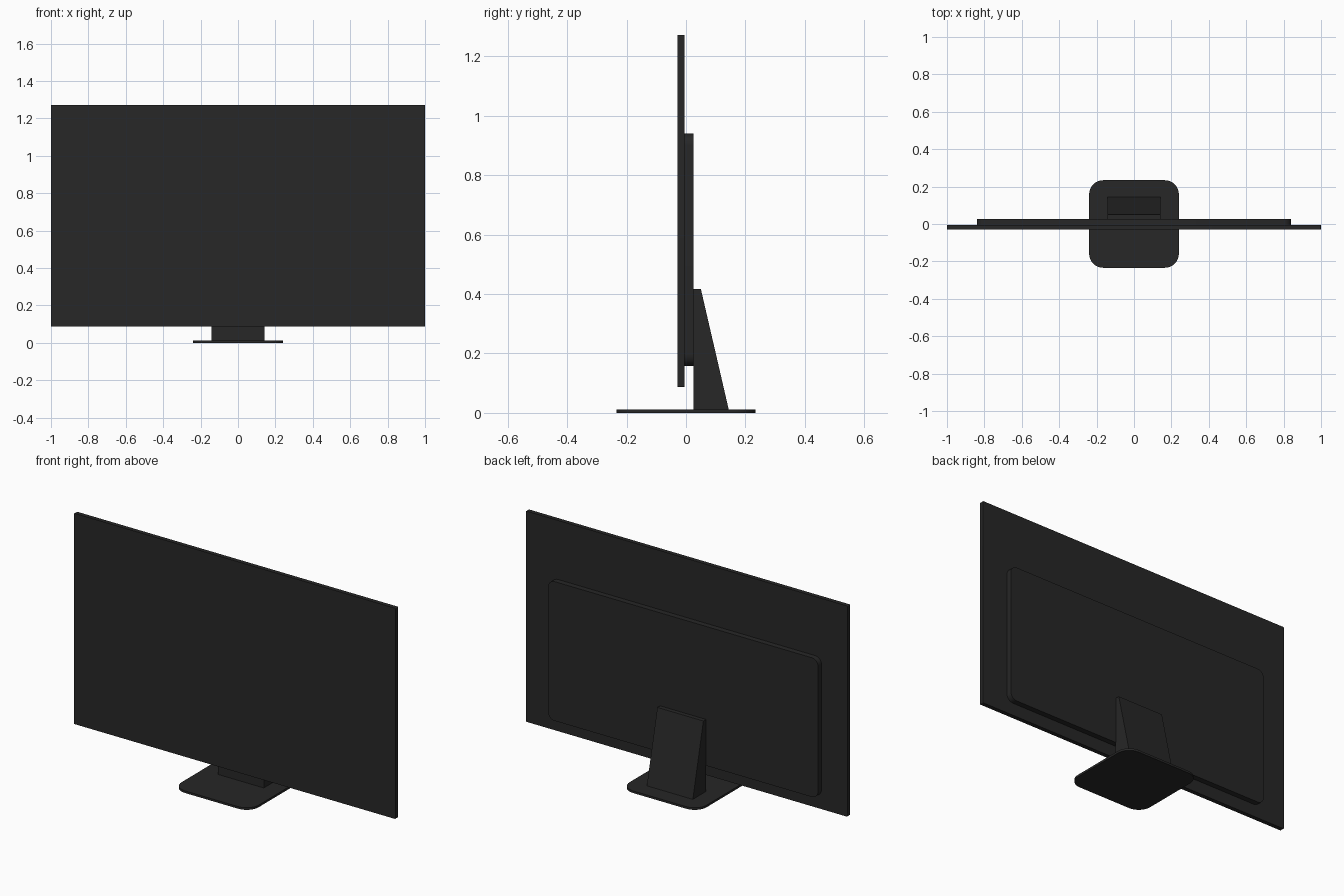
import bpy, bmesh, math

old = bpy.data.objects.get("Cube")
if old:
    bpy.data.objects.remove(old, do_unlink=True)


def material(name, colour):
    mat = bpy.data.materials.new(name)
    mat.use_nodes = True
    mat.diffuse_color = (*colour, 1)
    bsdf = next(n for n in mat.node_tree.nodes if n.type == 'BSDF_PRINCIPLED')
    bsdf.inputs["Base Color"].default_value = (*colour, 1)
    return mat


black = material("charcoal_black", (0.02, 0.02, 0.02))


def prism(name, outline, direction, mat):
    """Extrude a closed outline of 3D points along a direction."""
    bm = bmesh.new()
    face = bm.faces.new([bm.verts.new(p) for p in outline])
    moved = bmesh.ops.extrude_face_region(bm, geom=[face])["geom"]
    bmesh.ops.translate(bm, vec=direction,
                        verts=[v for v in moved if isinstance(v, bmesh.types.BMVert)])
    bmesh.ops.recalc_face_normals(bm, faces=bm.faces)
    mesh = bpy.data.meshes.new(name)
    bm.to_mesh(mesh)
    bm.free()
    mesh.materials.append(mat)
    obj = bpy.data.objects.new(name, mesh)
    bpy.context.collection.objects.link(obj)
    bpy.ops.object.select_all(action='DESELECT')
    obj.select_set(True)
    bpy.context.view_layer.objects.active = obj
    bpy.ops.object.shade_smooth_by_angle(angle=math.radians(30))
    return obj


def rounded_rect(half_w, half_h, radius, steps=8):
    points = []
    for quarter, (sx, sy) in enumerate([(1, 1), (-1, 1), (-1, -1), (1, -1)]):
        for i in range(steps + 1):
            a = (quarter + i / steps) * math.pi / 2
            points.append((sx * (half_w - radius) + radius * math.cos(a),
                           sy * (half_h - radius) + radius * math.sin(a)))
    return points


def upright_panel(name, half_w, bottom, top, front, back, radius, mat):
    mid, half_h = (top + bottom) / 2, (top - bottom) / 2
    outline = [(x, front, mid + z) for x, z in rounded_rect(half_w, half_h, radius)]
    return prism(name, outline, (0, back - front, 0), mat)


# Thin display panel and the electronics housing behind it
upright_panel("display_panel", 1.0, 0.087, 1.272, -0.029, -0.005, 0.004, black)
upright_panel("rear_housing", 0.84, 0.157, 0.94, -0.006, 0.026, 0.04, black)

# Wedge-shaped neck
side = [(0.025, 0.01), (0.144, 0.01), (0.05, 0.417), (0.025, 0.417)]
prism("stand_neck", [(-0.143, y, z) for y, z in side], (0.286, 0, 0), black)

# Flat base plate with rounded corners
prism("stand_base", [(x, y, 0) for x, y in rounded_rect(0.24, 0.234, 0.075)],
      (0, 0, 0.012), black)
